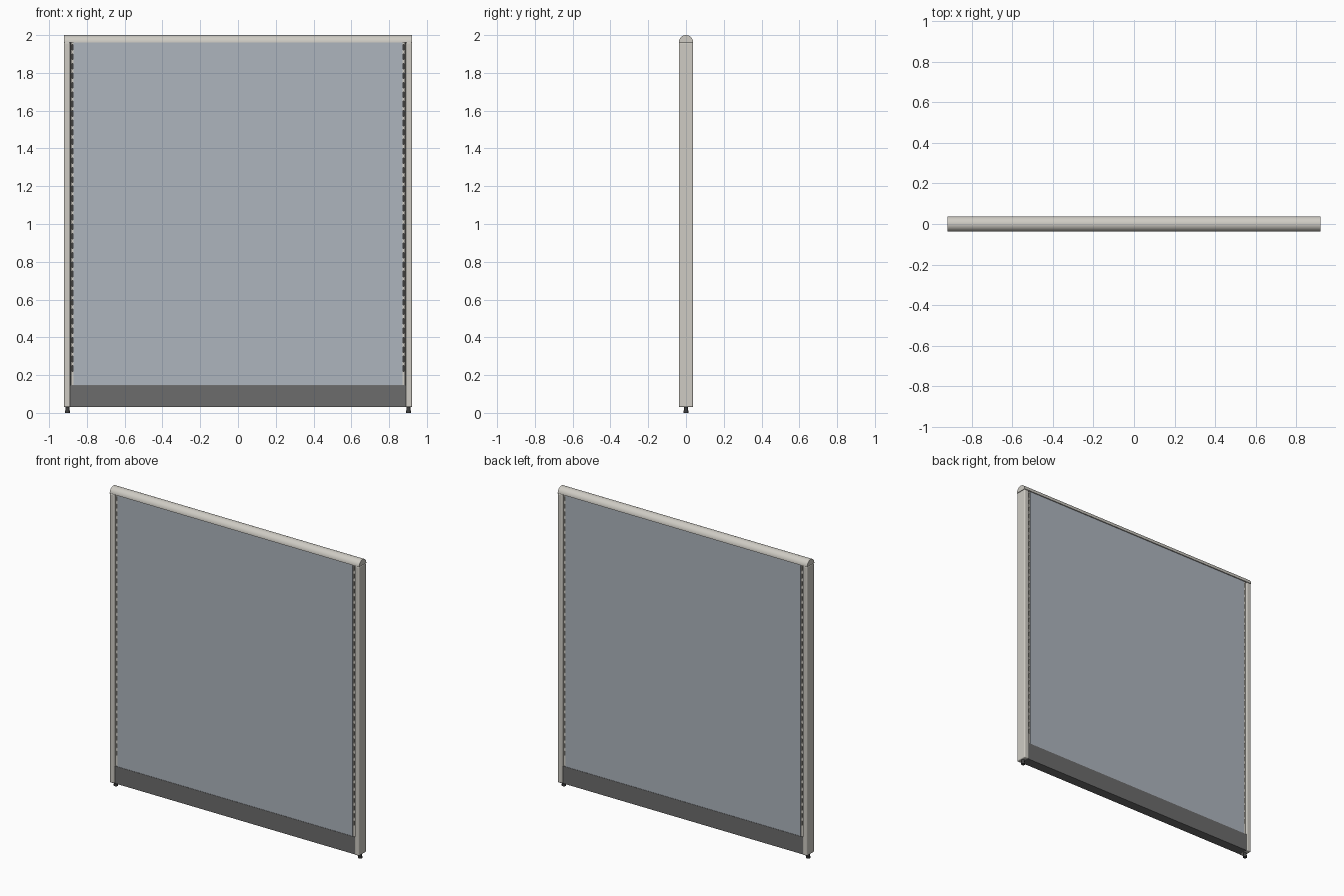
import bpy, bmesh, math
from mathutils import Matrix

if "Cube" in bpy.data.objects:
    bpy.data.objects.remove(bpy.data.objects["Cube"])


def material(name, rgb):
    m = bpy.data.materials.new(name)
    m.diffuse_color = (*rgb, 1)
    m.use_nodes = True
    m.node_tree.nodes["Principled BSDF"].inputs["Base Color"].default_value = m.diffuse_color
    return m


FRAME = material("warm_grey_paint", (0.62, 0.60, 0.55))
FABRIC = material("blue_grey_fabric", (0.42, 0.46, 0.51))
DARK = material("dark_plastic", (0.15, 0.15, 0.15))
BLACK = material("black_metal", (0.05, 0.05, 0.05))


def finish(name, bm, mat, bevel=0, segments=3, smooth=False):
    bmesh.ops.recalc_face_normals(bm, faces=bm.faces)
    me = bpy.data.meshes.new(name)
    bm.to_mesh(me)
    bm.free()
    me.materials.append(mat)
    ob = bpy.data.objects.new(name, me)
    bpy.context.collection.objects.link(ob)
    if bevel:
        mod = ob.modifiers.new("bevel", 'BEVEL')
        mod.width, mod.segments = bevel, segments
        mod.limit_method = 'ANGLE'
    if smooth:
        bpy.ops.object.select_all(action='DESELECT')
        ob.select_set(True)
        bpy.context.view_layer.objects.active = ob
        bpy.ops.object.shade_smooth_by_angle(angle=math.radians(35))
    return ob


def add_box(bm, x, y, z):
    """Box between the (min, max) pairs on each axis."""
    size = [b - a for a, b in (x, y, z)]
    mid = [(a + b) / 2 for a, b in (x, y, z)]
    bmesh.ops.create_cube(bm, size=1, matrix=Matrix.Translation(mid) @ Matrix.Diagonal((*size, 1)))


def box(name, x, y, z, mat, **kw):
    bm = bmesh.new()
    add_box(bm, x, y, z)
    return finish(name, bm, mat, **kw)


def extrude_profile(name, pts, vec, mat, **kw):
    bm = bmesh.new()
    face = bm.faces.new([bm.verts.new(p) for p in pts])
    out = bmesh.ops.extrude_face_region(bm, geom=[face])
    bmesh.ops.translate(bm, vec=vec, verts=[v for v in out["geom"] if isinstance(v, bmesh.types.BMVert)])
    return finish(name, bm, mat, **kw)


W, D = 0.922, 0.038          # half width, half depth
Z0, ZT = 0.03, 1.962         # frame bottom, underside of top rail

# Domed top rail
arc = [(-W, D * math.cos(t), ZT + D * math.sin(t)) for t in (math.pi * i / 24 for i in range(25))]
extrude_profile("top_rail", arc, (2 * W, 0, 0), FRAME, smooth=True)

# Fabric panel and kick plate
box("fabric_panel", (-0.87, 0.87), (-0.031, 0.031), (0.14, ZT), FABRIC)
box("kick_plate", (-0.889, 0.889), (-0.033, 0.033), (Z0, 0.147), DARK, bevel=0.002, segments=2)

for s, side in ((-1, "left"), (1, "right")):
    def span(a, b):
        return tuple(sorted((s * a, s * b)))

    # Upright post
    box(f"{side}_post", span(0.888, W), (-D, D), (Z0, ZT), FRAME, bevel=0.006, smooth=True)

    # Dark core seen through the slots
    box(f"{side}_slot_core", span(0.865, 0.89), (-0.018, 0.018), (0.14, ZT), BLACK)

    # Slotted hanging strips, front and back
    bm = bmesh.new()
    for f in (-1, 1):
        y = tuple(sorted((f * 0.018, f * 0.029)))
        add_box(bm, span(0.868, 0.874), y, (0.14, ZT))
        add_box(bm, span(0.880, 0.885), y, (0.14, ZT))
        add_box(bm, span(0.874, 0.880), y, (0.14, 0.22))
        for i in range(35):
            z = 0.25 + i * 0.05
            add_box(bm, span(0.874, 0.880), y, (z, min(z + 0.02, ZT)))
    finish(f"{side}_slotted_strip", bm, FRAME)

    # Levelling foot
    bm = bmesh.new()
    for r, a, b in ((0.013, 0, 0.012), (0.010, 0.012, 0.034)):
        bmesh.ops.create_cone(bm, cap_ends=True, segments=20, radius1=r, radius2=r, depth=b - a,
                              matrix=Matrix.Translation((s * 0.903, 0, (a + b) / 2)))
    finish(f"{side}_levelling_foot", bm, BLACK, smooth=True)
